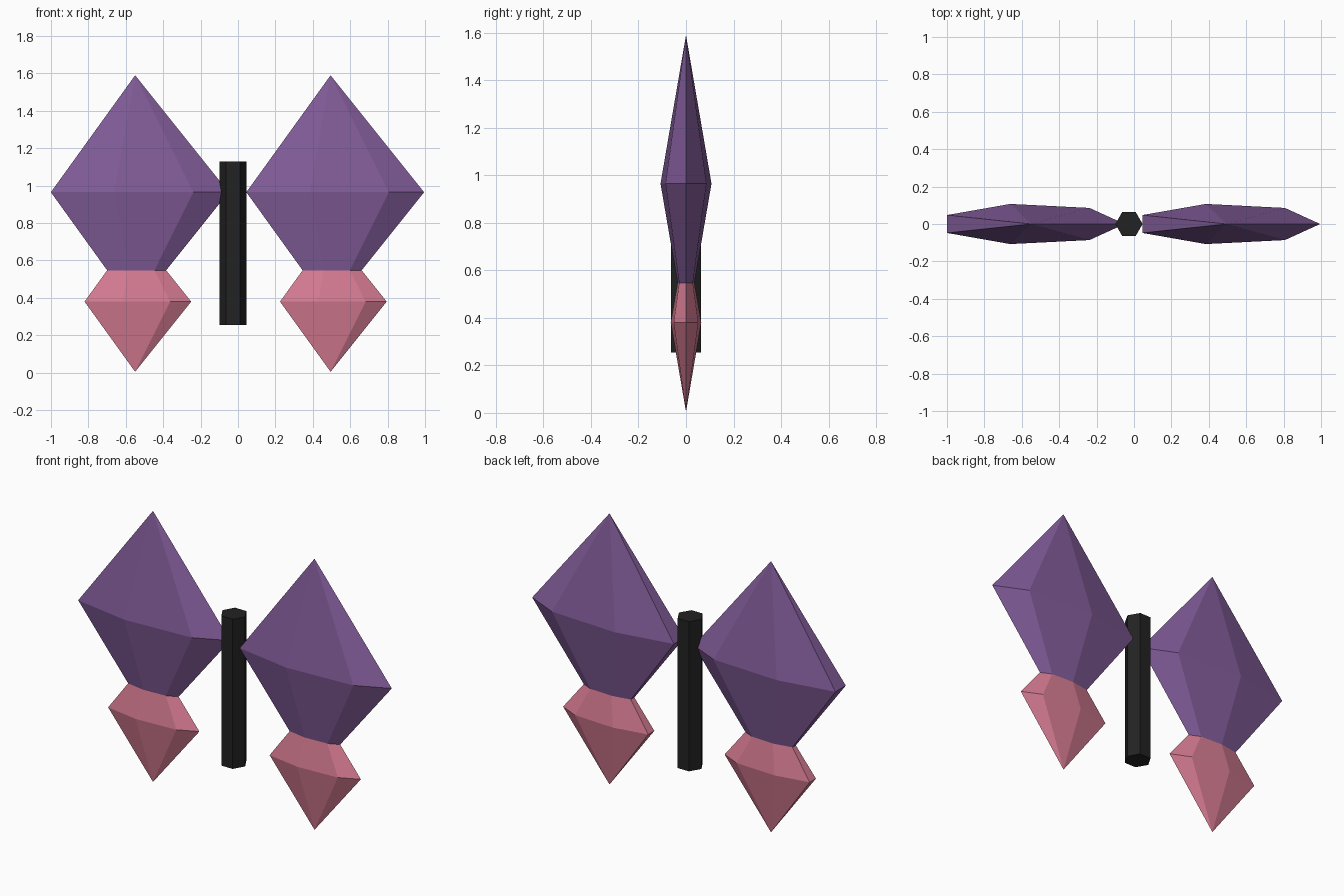
import bpy
from math import sin, cos, pi

if "Cube" in bpy.data.objects:
    bpy.data.objects.remove(bpy.data.objects["Cube"])


def material(name, rgb):
    m = bpy.data.materials.new(name)
    m.diffuse_color = (*rgb, 1)
    m.use_nodes = True
    m.node_tree.nodes["Principled BSDF"].inputs["Base Color"].default_value = m.diffuse_color
    return m


purple = material("wing purple", (0.223, 0.107, 0.319))
pink = material("wing pink", (0.68, 0.202, 0.292))
black = material("body black", (0.016, 0.016, 0.016))


def add_object(name, verts, faces, mat):
    mesh = bpy.data.meshes.new(name)
    mesh.from_pydata(verts, [], faces)
    mesh.materials.append(mat)
    obj = bpy.data.objects.new(name, mesh)
    bpy.context.collection.objects.link(obj)
    return obj


def ring(n, x, z, rx, ry):
    return [(x + rx * cos(2 * pi * i / n), ry * sin(2 * pi * i / n), z) for i in range(n)]


# Flattened seven-sided double pyramid, first corner pointing to +x
def wing(name, x, z, rx, ry, rz, mat):
    n = 7
    verts = ring(n, x, z, rx, ry) + [(x, 0, z + rz), (x, 0, z - rz)]
    faces = []
    for i in range(n):
        j = (i + 1) % n
        faces += [(i, j, n), (j, i, n + 1)]
    add_object(name, verts, faces, mat)


# Wings: both sides have the same orientation
for side, x in (("left", -0.55), ("right", 0.495)):
    wing(side + "_upper_wing", x, 0.965, 0.5, 0.11, 0.625, purple)
    wing(side + "_lower_wing", x, 0.38, 0.3, 0.066, 0.375, pink)

# Body: six-sided prism
n = 6
verts = ring(n, -0.027, 0.255, 0.073, 0.073) + ring(n, -0.027, 1.13, 0.073, 0.073)
faces = [(i, (i + 1) % n, (i + 1) % n + n, i + n) for i in range(n)]
faces += [tuple(reversed(range(n))), tuple(range(n, 2 * n))]
add_object("body", verts, faces, black)
